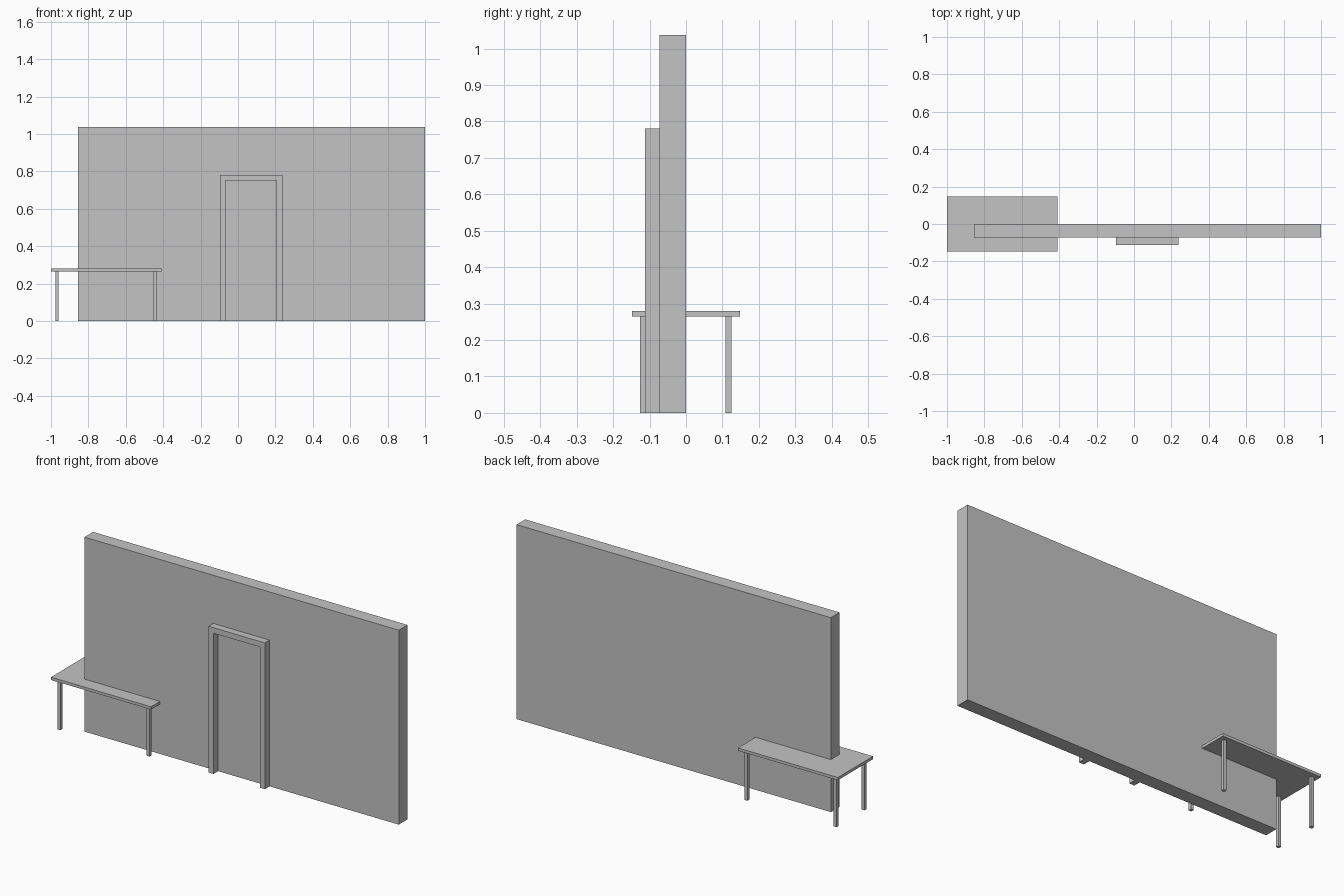
import bpy
import bmesh

if "Cube" in bpy.data.objects:
    bpy.data.objects.remove(bpy.data.objects["Cube"])

grey = bpy.data.materials.new("plain_grey")
grey.diffuse_color = (0.55, 0.55, 0.55, 1)
grey.use_nodes = True
grey.node_tree.nodes["Principled BSDF"].inputs["Base Color"].default_value = grey.diffuse_color


def finish(name, bm):
    bmesh.ops.recalc_face_normals(bm, faces=bm.faces)
    mesh = bpy.data.meshes.new(name)
    bm.to_mesh(mesh)
    bm.free()
    mesh.materials.append(grey)
    obj = bpy.data.objects.new(name, mesh)
    bpy.context.collection.objects.link(obj)
    return obj


def box(name, x, y, z):
    """Box from (min, max) ranges on each axis."""
    bm = bmesh.new()
    bmesh.ops.create_cube(bm, size=1)
    for v in bm.verts:
        v.co = [r[0] if c < 0 else r[1] for c, r in zip(v.co, (x, y, z))]
    return finish(name, bm)


# Wall
WALL_FRONT = -0.073
box("wall", (-0.855, 1.0), (WALL_FRONT, 0), (0, 1.037))

# Door frame: an upside-down U profile pushed out from the wall
x0, x1, top, width, depth = -0.096, 0.237, 0.78, 0.03, 0.039
profile = [(x0, 0), (x0, top), (x1, top), (x1, 0),
           (x1 - width, 0), (x1 - width, top - width),
           (x0 + width, top - width), (x0 + width, 0)]
bm = bmesh.new()
face = bm.faces.new([bm.verts.new((x, WALL_FRONT, z)) for x, z in profile])
ext = bmesh.ops.extrude_face_region(bm, geom=[face], use_keep_orig=True)
moved = [g for g in ext["geom"] if isinstance(g, bmesh.types.BMVert)]
bmesh.ops.translate(bm, verts=moved, vec=(0, -depth, 0))
finish("door_frame", bm)

# Door panel, set into the wall inside the frame
box("door", (x0 + width + 0.003, x1 - width - 0.003),
    (WALL_FRONT - 0.0008, -0.01), (0.003, top - width - 0.003))

# Table top
box("table_top", (-1.0, -0.41), (-0.148, 0.148), (0.265, 0.28))

# Table legs
for side, lx in (("left", -0.968), ("right", -0.442)):
    for end, ly in (("front", -0.118), ("back", 0.117)):
        box(f"table_leg_{end}_{side}", (lx - 0.0085, lx + 0.0085),
            (ly - 0.0085, ly + 0.0085), (0, 0.265))
